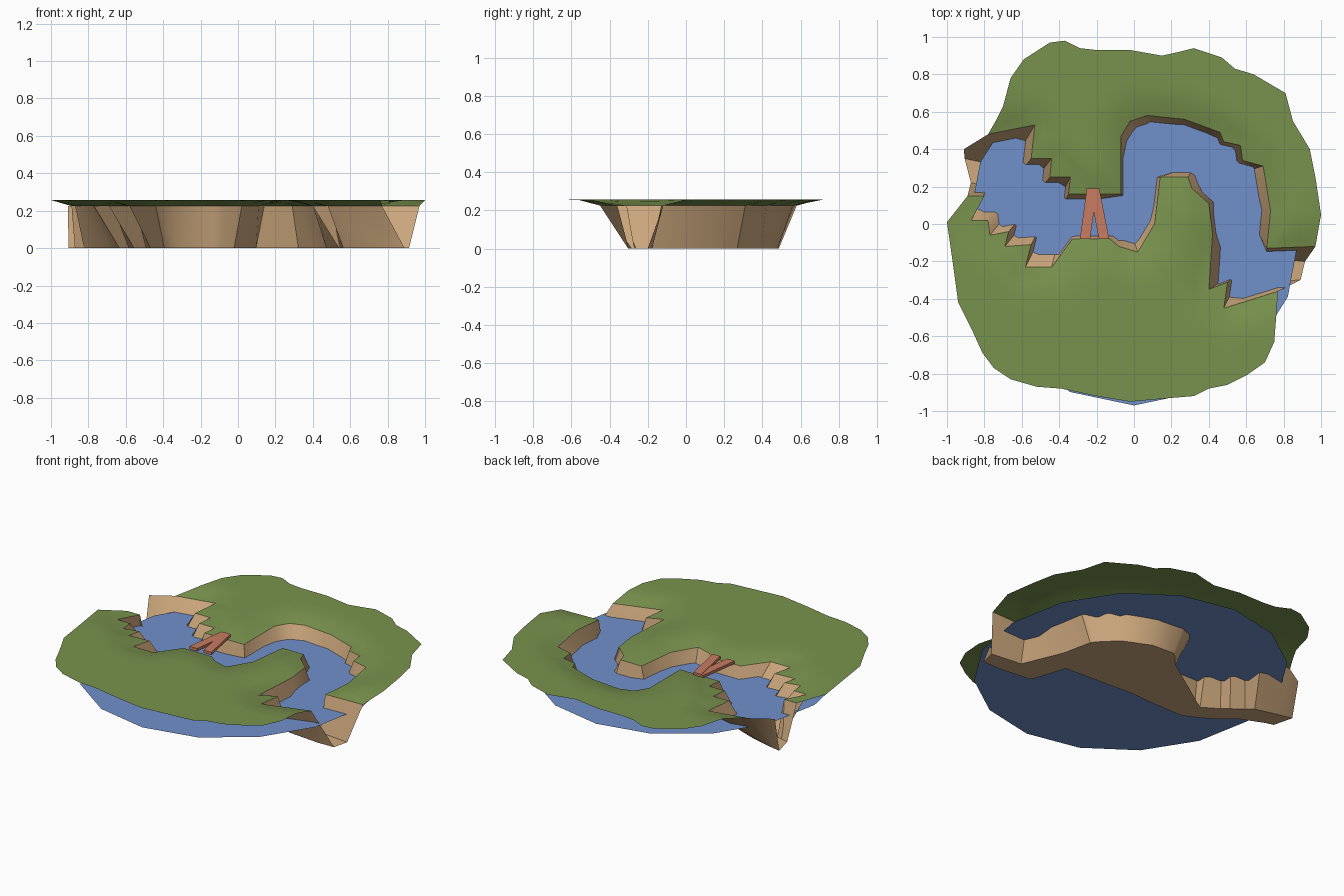
import bpy, bmesh, math
from mathutils import Vector
from mathutils.geometry import delaunay_2d_cdt, intersect_point_line

if "Cube" in bpy.data.objects:
    bpy.data.objects.remove(bpy.data.objects["Cube"])

BANK_Z, TOP_Z, WATER_Z, HALF = 0.225, 0.257, 0.145, 0.06


def pts(*flat):
    return [Vector(flat[i:i + 2]) for i in range(0, len(flat), 2)]


def material(name, rgb):
    m = bpy.data.materials.new(name)
    m.diffuse_color = (*rgb, 1)
    m.use_nodes = True
    m.node_tree.nodes["Principled BSDF"].inputs["Base Color"].default_value = m.diffuse_color
    return m


def make(name, bm, mat, angle=None):
    me = bpy.data.meshes.new(name)
    bm.to_mesh(me)
    bm.free()
    me.materials.append(mat)
    ob = bpy.data.objects.new(name, me)
    bpy.context.collection.objects.link(ob)
    if angle:
        bpy.ops.object.select_all(action='DESELECT')
        ob.select_set(True)
        bpy.context.view_layer.objects.active = ob
        bpy.ops.object.shade_smooth_by_angle(angle=math.radians(angle))
    return ob


def nearest(p, path):
    best = None
    for a, b in zip(path, path[1:]):
        t = min(1, max(0, intersect_point_line(p, a, b)[1]))
        q = a.lerp(b, t)
        if best is None or (p - q).length < (p - best).length:
            best = q
    return best


grass = material("grass", (0.19, 0.29, 0.075))
sand = material("sand", (0.62, 0.40, 0.21))
blue = material("water", (0.16, 0.28, 0.60))
red = material("red_wood", (0.58, 0.20, 0.12))

# River lines, all running left to right
north = pts(-.91, .40, -.78, .48, -.53, .53, -.55, .35, -.44, .35, -.45, .25, -.34, .25,
            -.35, .16, -.07, .16, -.07, .47, -.02, .55, .07, .58, .27, .56, .46, .49,
            .48, .44, .57, .42, .58, .34, .69, .31, .73, .07, .71, -.13, .97, -.12)
south = pts(-.89, .15, -.80, .15, -.87, .02, -.78, .02, -.77, -.06, -.67, -.04, -.69, -.12,
            -.55, -.11, -.58, -.23, -.44, -.23, -.33, -.08, -.13, -.08, -.08, -.12,
            .02, -.15, .11, .0, .14, .25, .29, .25, .31, .19, .40, .11, .42, -.05,
            .40, -.35, .50, -.31, .48, -.45, .77, -.36)
centre = pts(-.90, .29, -.70, .24, -.50, .08, -.38, .02, -.20, .02, -.04, .03, .03, .13,
             .04, .33, .13, .43, .25, .42, .40, .35, .50, .25, .54, .10, .53, -.10,
             .59, -.23, .88, -.25)

# Outer shorelines, running right to left
north_rim = pts(1, .05, .97, .25, .94, .40, .85, .55, .81, .70, .64, .80, .54, .83, .47, .89,
                .32, .94, .24, .92, .15, .90, -.02, .93, -.20, .93, -.29, .94, -.37, .98,
                -.45, .97, -.59, .88, -.66, .78, -.70, .63, -.74, .55)
south_rim = pts(.76, -.50, .75, -.63, .70, -.74, .60, -.81, .50, -.86, .40, -.88, .32, -.92,
                .20, -.93, -.02, -.95, -.20, -.92, -.39, -.88, -.52, -.87, -.66, -.83,
                -.75, -.77, -.81, -.69, -.86, -.58, -.94, -.42, -.97, -.20, -1, .01)


# Grass sheets, dipping gently towards the river
def grass_sheet(name, outline, bank):
    n = len(outline)
    grid = [Vector((i * .08, j * .08)) for i in range(-12, 13) for j in range(-12, 13)]
    near = lambda p, loop: (p - nearest(p, loop)).length
    grid = [p for p in grid if near(p, outline + outline[:1]) > .04]
    vs, _, fs, *_ = delaunay_2d_cdt(outline + grid, [], [list(range(n))], 1, 1e-5)
    bm = bmesh.new()
    verts = [bm.verts.new((v.x, v.y, BANK_Z + (TOP_Z - BANK_Z) * min(1, near(v, bank) / .12)))
             for v in vs]
    for f in fs:
        bm.faces.new([verts[i] for i in f])
    bmesh.ops.delete(bm, geom=[v for v in bm.verts if not v.link_faces], context='VERTS')
    for f in bm.faces:
        f.normal_update()
        if f.normal.z < 0:
            f.normal_flip()
    make(name, bm, grass, 60)


grass_sheet("north_grass", north[1:] + north_rim, north)
grass_sheet("south_grass", (south + south_rim)[::-1], south)

# River bed: jagged banks sloping down to a smooth narrow floor
bm = bmesh.new()


def bank_wall(bank, extra=None):
    low = []
    for p in bank:
        q = nearest(p, centre)
        low.append(q + (p - q).normalized() * HALF)
    tops = [bm.verts.new((*p, BANK_Z)) for p in bank]
    feet = [bm.verts.new((*p, 0)) for p in low]
    flip = bank is north
    for i in range(len(bank) - 1):
        quad = [tops[i], tops[i + 1], feet[i + 1], feet[i]]
        bm.faces.new(quad[::-1] if flip else quad)
    if extra:
        feet.append(bm.verts.new((*extra, 0)))
        bm.faces.new([tops[-1], feet[-1], feet[-2]])
    return feet


north_feet = bank_wall(north)
south_feet = bank_wall(south, (.89, -.30))
floor = bm.faces.new(south_feet + north_feet[::-1])
bmesh.ops.triangulate(bm, faces=[floor])
bmesh.ops.remove_doubles(bm, verts=bm.verts, dist=.002)
make("river_bed", bm, sand, 40)

# Water disc
bm = bmesh.new()
ring = [bm.verts.new((.89 * math.cos(a), -.03 + .94 * math.sin(a), WATER_Z))
        for a in (i * math.tau / 16 for i in range(16))]
bm.faces.new(ring)
make("water", bm, blue)

# Footbridge: two planks spreading from one end
for name, x0, x1, z in (("bridge_plank_left", -.225, -.262, .238),
                        ("bridge_plank_right", -.213, -.160, .241)):
    bm = bmesh.new()
    bmesh.ops.create_cube(bm, size=1)
    for v in bm.verts:
        t = v.co.y + .5
        v.co = (x1 + (x0 - x1) * t + v.co.x * .055, -.08 + .27 * t, z + v.co.z * .018)
    make(name, bm, red)
